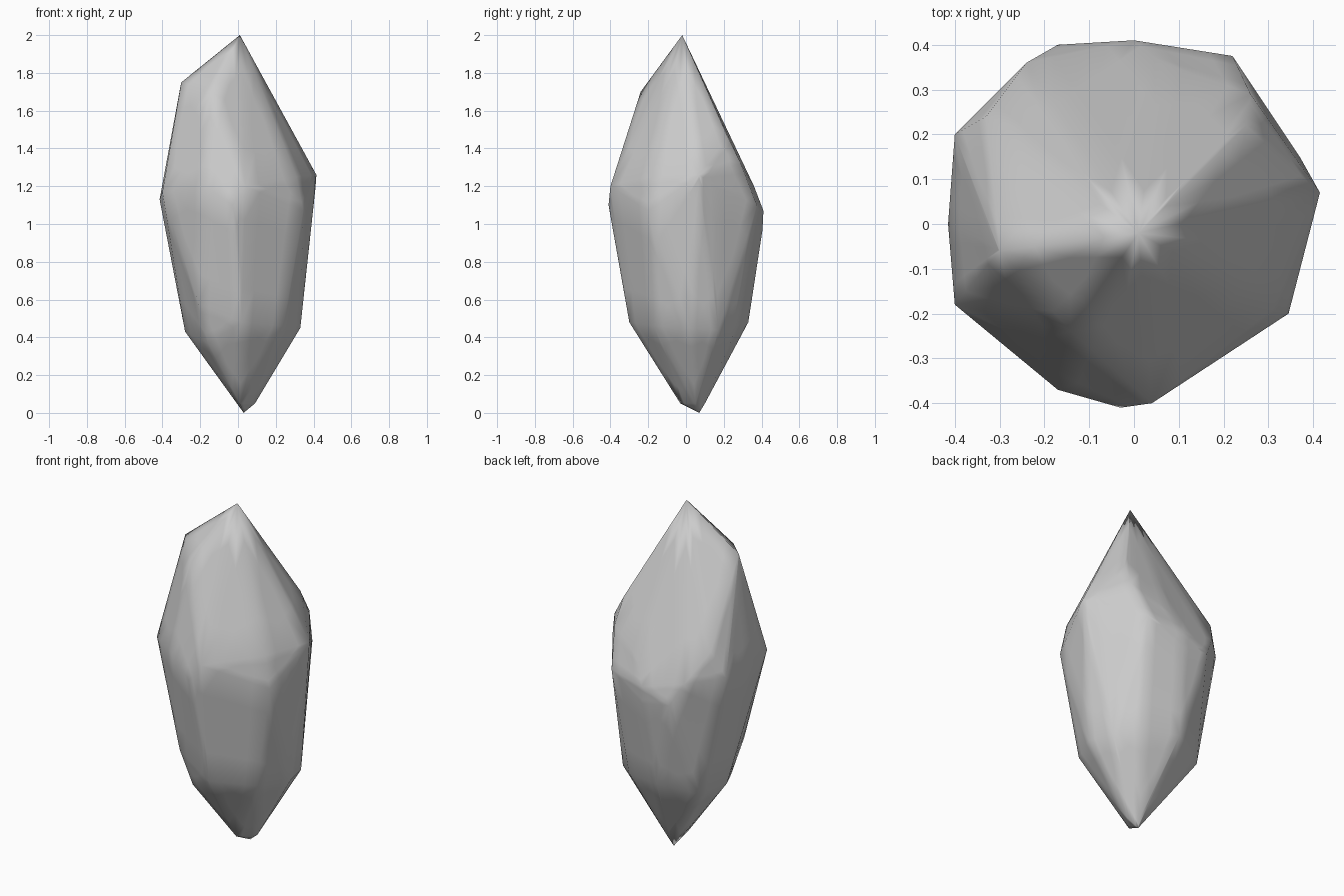
import bpy
import bmesh
import math
from mathutils import Vector

default_cube = bpy.data.objects.get("Cube")
if default_cube:
    bpy.data.objects.remove(default_cube, do_unlink=True)


def make_material(name, value):
    material = bpy.data.materials.new(name)
    material.use_nodes = True
    colour = (value, value, value, 1)
    material.diffuse_color = colour
    shader = next(n for n in material.node_tree.nodes if n.type == "BSDF_PRINCIPLED")
    shader.inputs["Base Color"].default_value = colour
    shader.inputs["Roughness"].default_value = 0.8
    return material


def make_hull(name, corners, material, flat_angle):
    """Wrap the corner points in a faceted shell with softly shaded ridges."""
    mesh = bpy.data.meshes.new(name)
    bm = bmesh.new()
    for corner in corners:
        bm.verts.new(Vector(corner))
    hull = bmesh.ops.convex_hull(bm, input=bm.verts[:], use_existing_faces=False)
    unused = {v for key in ("geom_interior", "geom_unused") for v in hull[key]
              if isinstance(v, bmesh.types.BMVert)}
    bmesh.ops.delete(bm, geom=list(unused), context="VERTS")

    # Nearly level triangles join into broad facets
    bmesh.ops.dissolve_limit(bm, angle_limit=math.radians(flat_angle),
                             verts=bm.verts[:], edges=bm.edges[:])
    bmesh.ops.recalc_face_normals(bm, faces=bm.faces[:])
    for face in bm.faces:
        face.smooth = True
    bm.to_mesh(mesh)
    bm.free()

    mesh.materials.append(material)
    shell = bpy.data.objects.new(name, mesh)
    bpy.context.collection.objects.link(shell)

    # Finer faces keep the soft shading close to the ridges
    detail = shell.modifiers.new("Ridge detail", "SUBSURF")
    detail.subdivision_type = "SIMPLE"
    detail.levels = detail.render_levels = 2
    return shell


# Pointed top with a chipped shoulder on the front right
crown = [(.01, -.02, 2), (-.3, -.06, 1.75), (-.31, -.05, 1.7), (-.14, -.24, 1.7)]

# Bulging ridges down the back of the crown
back_ridges = [(.25, .22, 1.46), (.26, .29, 1.32), (-.33, .24, 1.3), (.06, .36, 1.2)]

# Widest belt
belt = [
    (.415, .07, 1.26), (.41, .07, 1.19), (.37, .15, 1.2), (.22, .375, 1.1),
    (0, .41, 1.07), (0, .405, .97), (-.17, .4, 1), (-.24, .36, 1.13),
    (-.4, .2, 1.15), (-.415, 0, 1.13), (-.4, -.18, 1.17), (-.17, -.37, 1.2),
    (-.03, -.41, 1.1), (.04, -.4, 1.2), (.31, -.19, 1.25), (.345, -.2, 1.07),
]

# Lower belt, where the sides turn in towards the tip
lower_belt = [
    (.33, .02, .45), (.24, -.17, .46), (.02, -.3, .48), (-.21, -.24, .58),
    (-.16, -.19, .37), (-.28, .02, .43), (-.25, .22, .43), (-.04, .33, .48),
    (.18, .27, .46), (.29, .17, .44),
]

# Blunt lower tip
tip = [(.03, .07, 0), (.09, .05, .05), (.01, -.03, .05), (.04, .1, .05)]

stone_grey = make_material("stone grey", .6)
make_hull("crystal_shard", crown + back_ridges + belt + lower_belt + tip,
          stone_grey, flat_angle=4)
